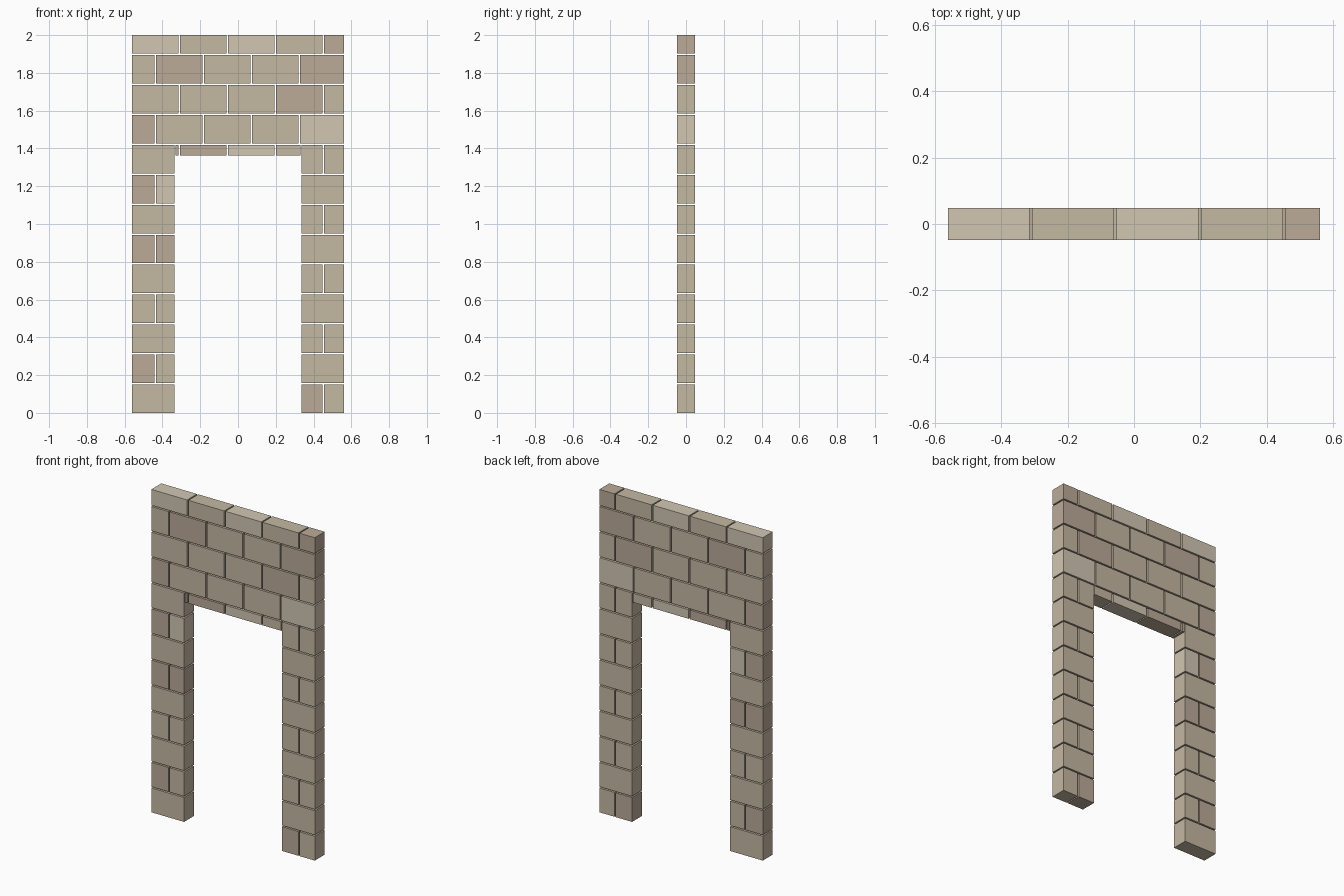
import bpy
import bmesh
from mathutils import Matrix

if "Cube" in bpy.data.objects:
    bpy.data.objects.remove(bpy.data.objects["Cube"])

HALF_W, OPEN_X, DEPTH, HEIGHT = 0.56, 0.336, 0.097, 2.0
PITCH_X, PITCH_Z, GAP = 0.2543, 0.1585, 0.008
FIRST_JOINT = -0.311
LINTEL_Z = 1.362


def material(name, color):
    m = bpy.data.materials.new(name)
    m.diffuse_color = (*color, 1)
    m.use_nodes = True
    m.node_tree.nodes["Principled BSDF"].inputs["Base Color"].default_value = m.diffuse_color
    return m


# Stone tints: b = base, l = light, p = pinkish
MATS = {
    "b": material("stone_base", (0.56, 0.48, 0.365)),
    "l": material("stone_light", (0.64, 0.565, 0.45)),
    "p": material("stone_pink", (0.50, 0.405, 0.315)),
}


def brick(name, x0, x1, z0, z1, tint):
    bm = bmesh.new()
    bmesh.ops.create_cube(bm, size=1, matrix=Matrix.Diagonal((x1 - x0, DEPTH, z1 - z0, 1)))
    mesh = bpy.data.meshes.new(name)
    bm.to_mesh(mesh)
    bm.free()
    mesh.materials.append(MATS[tint])
    ob = bpy.data.objects.new(name, mesh)
    ob.location = ((x0 + x1) / 2, 0, (z0 + z1) / 2)
    bpy.context.collection.objects.link(ob)


def course(name, row, x0, x1, tints, z0=None):
    """Lay one run of bricks from x0 to x1, split at the running-bond joints."""
    z0 = row * PITCH_Z if z0 is None else z0
    z1 = min((row + 1) * PITCH_Z - GAP, HEIGHT)
    start = FIRST_JOINT - (row % 2) * PITCH_X / 2
    joints = [start + i * PITCH_X for i in range(5)]
    joints = [j for j in joints if x0 + GAP < j < x1 - GAP]
    lefts = [x0] + [j + GAP / 2 for j in joints]
    rights = [j - GAP / 2 for j in joints] + [x1]
    for i, (a, b) in enumerate(zip(lefts, rights)):
        brick(f"{name}_brick_{row}_{i}", a, b, z0, z1, tints[i])


# Door jambs, bottom course first
LEFT = ["b", "pb", "b", "bb", "b", "pp", "b", "pl", "b"]
RIGHT = ["pb", "b", "bb", "b", "bb", "b", "bb", "b", "bb"]
for row, (left, right) in enumerate(zip(LEFT, RIGHT)):
    course("left_jamb", row, -HALF_W, -OPEN_X, left)
    course("right_jamb", row, OPEN_X, HALF_W, right)

# Thin cut course over the opening
course("lintel", 8, -OPEN_X + 0.006, OPEN_X - 0.006, "pplb", LINTEL_Z)

# Full-width courses above
for row, tints in enumerate(["pbbbl", "bbbpb", "bpbbp", "lblbp"], start=9):
    course("upper_wall", row, -HALF_W, HALF_W, tints)
